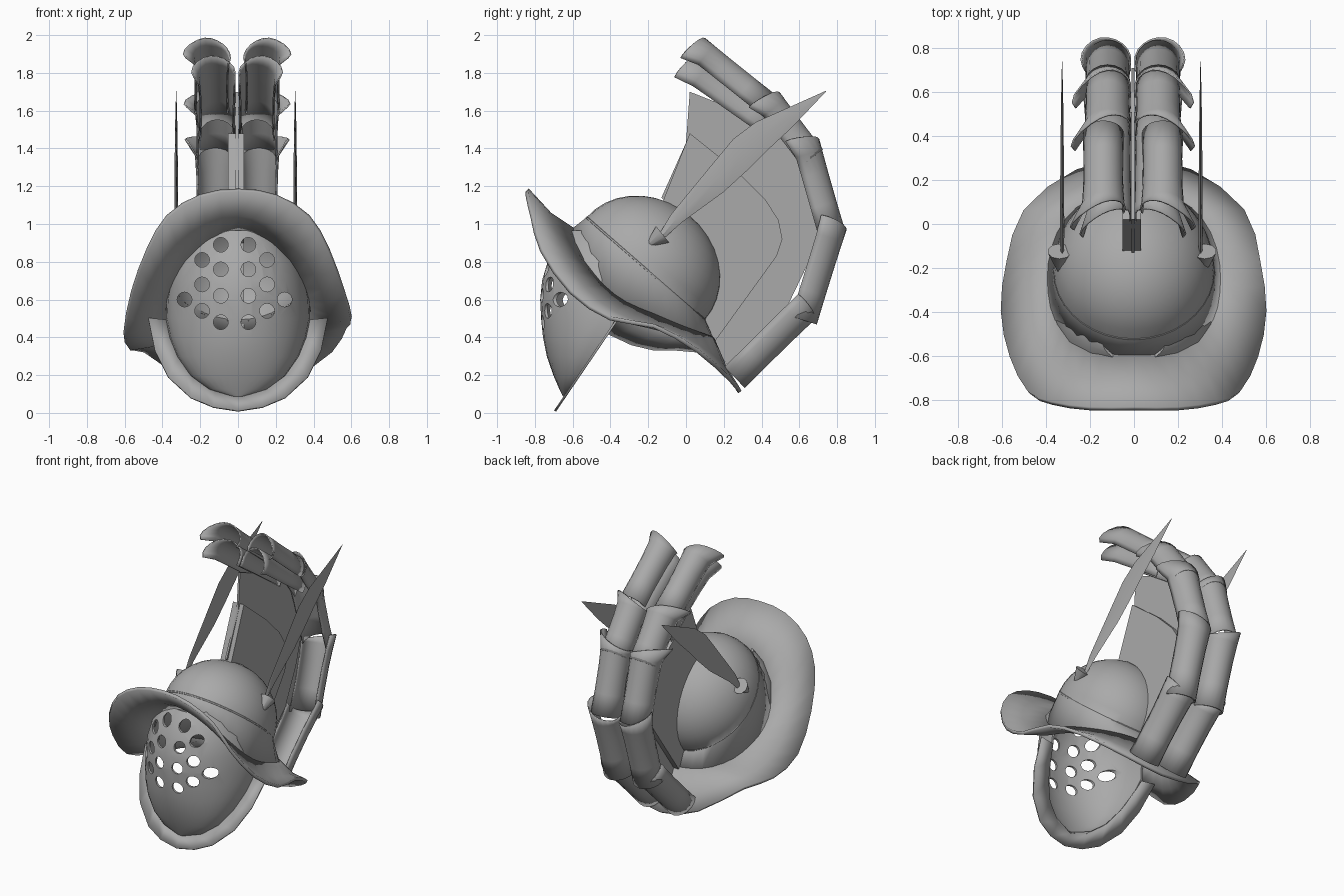
import bpy, bmesh, math
from mathutils import Vector

if "Cube" in bpy.data.objects:
    bpy.data.objects.remove(bpy.data.objects["Cube"])

steel = bpy.data.materials.new("dull_steel")
steel.diffuse_color = (0.4, 0.4, 0.4, 1)
steel.use_nodes = True
steel.node_tree.nodes["Principled BSDF"].inputs["Base Color"].default_value = steel.diffuse_color


def finish(name, bm, angle=35, thick=0):
    """Turn a bmesh into a smooth-shaded object, optionally thickened."""
    bmesh.ops.recalc_face_normals(bm, faces=bm.faces)
    me = bpy.data.meshes.new(name)
    bm.to_mesh(me)
    bm.free()
    me.materials.append(steel)
    ob = bpy.data.objects.new(name, me)
    bpy.context.collection.objects.link(ob)
    bpy.ops.object.select_all(action='DESELECT')
    ob.select_set(True)
    bpy.context.view_layer.objects.active = ob
    bpy.ops.object.shade_smooth_by_angle(angle=math.radians(angle))
    if thick:
        m = ob.modifiers.new("thickness", 'SOLIDIFY')
        m.thickness, m.offset = thick, 0
    return ob


def loft(name, rings, closed=False, thick=0, angle=35):
    """Skin neighbouring rings of points with quads."""
    bm = bmesh.new()
    vs = [[bm.verts.new(p) for p in r] for r in rings]
    n = len(rings[0])
    for a, b in zip(vs, vs[1:]):
        for i in range(n if closed else n - 1):
            j = (i + 1) % n
            bm.faces.new((a[i], a[j], b[j], b[i]))
    bmesh.ops.remove_doubles(bm, verts=bm.verts, dist=0.0005)
    return finish(name, bm, angle, thick)


def plate(name, outline, x, width):
    """Extrude a side outline (y, z) across x."""
    bm = bmesh.new()
    f = bm.faces.new([bm.verts.new((x - width / 2, y, z)) for y, z in outline])
    ext = bmesh.ops.extrude_face_region(bm, geom=[f])
    bmesh.ops.translate(bm, vec=(width, 0, 0),
                        verts=[v for v in ext["geom"] if isinstance(v, bmesh.types.BMVert)])
    return finish(name, bm, 20)


def full_loop(half, drop={}):
    """Mirror a half outline, lower parts of the left side, and smooth it."""
    right = [Vector(p) for p in half]
    left = [Vector((-p[0], p[1], p[2] - drop.get(i, 0))) for i, p in enumerate(half)]
    pts = right + left[-2:0:-1]
    n, out = len(pts), []
    for i in range(n):
        a, b, c, d = (pts[(i + k) % n] for k in (-1, 0, 1, 2))
        out += [b, (9 * (b + c) - a - d) / 16]
    return out


# Brim and dome base outlines, from front to back
seam = full_loop([(0, -.6, .97), (.14, -.59, .92), (.27, -.535, .8), (.355, -.44, .67),
                  (.385, -.32, .58), (.385, -.18, .52), (.345, -.04, .46), (.26, .07, .42),
                  (.14, .13, .4), (0, .14, .39)])
rim = full_loop([(0, -.84, 1.18), (.2, -.84, 1.15), (.375, -.815, 1.04), (.48, -.765, .86),
                 (.56, -.61, .64), (.6, -.4, .5), (.575, -.17, .46), (.5, .06, .33),
                 (.26, .24, .17), (0, .285, .11)], {5: .08, 6: .12})
middle = [(a + b) / 2 + Vector((0, 0, -.025)) for a, b in zip(seam, rim)]
loft("brim", [seam, middle, rim], True, .022)

# Dome: tilted half ellipsoid blended down to the brim
centre = Vector((0, -.213, .762))
along, up = Vector((0, .755, -.656)), Vector((0, .656, .755))


def dome_ring(lat, grow=1.0, lift=0.0):
    r = math.cos(lat) * grow
    return [centre + Vector((.36 * r * math.sin(t), 0, 0)) - along * (.41 * r * math.cos(t))
            + up * (.36 * math.sin(lat) + lift)
            for t in (2 * math.pi * i / len(seam) for i in range(len(seam)))]


domes = [dome_ring(math.pi / 2 * k / 9) for k in range(10)]
loft("dome", [seam] + domes, True, .012, 50)
loft("dome_band", [dome_ring(0, 1.0, -.012), dome_ring(0, 1.02, -.004),
                   dome_ring(0, 1.02, .004), dome_ring(0, 1.0, .012)], True)

# Face guard: z, half width, back y, front y
rows = [(.09, .02, -.64, -.645), (.13, .15, -.61, -.665), (.2, .245, -.565, -.695),
        (.3, .315, -.495, -.73), (.4, .355, -.43, -.75), (.5, .375, -.37, -.76),
        (.6, .37, -.36, -.765), (.7, .35, -.38, -.755), (.8, .31, -.42, -.725),
        (.9, .23, -.47, -.675), (.96, .14, -.53, -.625)]
shell = []
for z, w, yb, yf in rows:
    ts = [math.pi / 2 * k / 8 for k in range(-8, 9)]
    shell.append([(w * math.sin(t), yb + (yf - yb) * math.cos(t), z) for t in ts])
guard = loft("face_guard", shell, False, .014, 50)

# Breathing holes
bm = bmesh.new()
for x, z in [(.073, .89), (.073, .76), (.073, .62), (.073, .48),
             (.172, .81), (.172, .68), (.172, .54), (.265, .6)]:
    for s in (-1, 1):
        got = bmesh.ops.create_cone(bm, cap_ends=True, segments=16, radius1=.039,
                                    radius2=.039, depth=.6)
        for v in got["verts"]:
            v.co = Vector((s * x - .018 + v.co.x, -.7 + v.co.z, z + v.co.y))
cutter = finish("hole_cutter", bm)
cutter.hide_render = True
cut = guard.modifiers.new("holes", 'BOOLEAN')
cut.operation, cut.object, cut.solver = 'DIFFERENCE', cutter, 'EXACT'
bpy.ops.object.select_all(action='DESELECT')
guard.select_set(True)
bpy.context.view_layer.objects.active = guard
for name in ("thickness", "holes"):
    bpy.ops.object.modifier_apply(modifier=name)
bpy.ops.object.shade_smooth_by_angle(angle=math.radians(35))
cutter.hide_viewport = True

# Flange around the lower edge of the face guard: inner x, z, outer x, z
half = [(0, .085, 0, .01), (.12, .115, .13, .03), (.235, .2, .25, .08), (.305, .3, .37, .19),
        (.345, .4, .44, .33), (.375, .49, .475, .5)]
both = [(-a, b, -c, d) for a, b, c, d in half[:0:-1]] + half
loft("guard_flange", [[(a, -.7 + .68 * b, b) for a, b, c, d in both],
                      [(c, -.7 + .68 * d, d) for a, b, c, d in both]], False, .012)

# Crest: thick inner box and thin outer fin
plate("crest_box", [(-.13, 1.1), (.02, 1.48), (.27, 1.28), (.42, 1.13), (.49, 1.02),
                    (.51, .92), (.48, .83), (.14, .36), (.1, .45), (.1, .9)], -.01, .085)
plate("crest_fin", [(-.13, 1.14), (.0, 1.43), (.02, 1.7), (.4, 1.55), (.6, 1.38), (.67, 1.2),
                    (.71, 1.0), (.65, .8), (.53, .55), (.22, .25), (.14, .37), (.12, .9)],
      -.005, .014)

# Plumes: overlapping curved feathers along the crest, flared at the far end
# start, end, depth radius, side radius, side shift, tip flare
feathers = [((.23, .215), (.595, .575), .125, .1, .115, 0),
            ((.59, .5), (.745, 1.0), .115, .1, .115, .01),
            ((.735, .95), (.6, 1.42), .115, .1, .115, .05),
            ((.64, 1.33), (.41, 1.63), .115, .1, .115, .055),
            ((.47, 1.47), (.0, 1.8), .115, .095, .105, .03),
            ((.41, 1.61), (.04, 1.905), .105, .09, .135, .05)]
for s, side in ((1, "right"), (-1, "left")):
    for k, (p, q, depth, width, shift, flare) in enumerate(feathers):
        p, q = Vector((0, *p)), Vector((0, *q))
        d = (q - p).normalized()
        n = Vector((0, d.z, -d.y))
        rings = []
        for f, grow in ((0, 1), (.3, .95), (.65, .97), (.88, 1.04), (1, 1.1)):
            ring = []
            for j in range(13):
                a = math.radians(-110 + 220 * j / 12)
                jag = .04 * math.sin(a) * (f == 1)
                out = flare * max(0, math.sin(a)) ** 3 * (f == 1)
                x = max(.012, shift + width * grow * math.sin(a) + out)
                pos = (p.lerp(q, f) + d * jag
                       + n * (depth * (.7 + .2 * grow) * math.cos(a) - .7 * out))
                ring.append((s * x - .005, pos.y, pos.z))
            rings.append(ring)
        loft(f"{side}_plume_{k + 1}", rings, False, .008, 40)

# Side quills in cone sockets
for x, side in ((.303, "right"), (-.327, "left")):
    blade = [((-.14, .95), (-.11, .93)), ((-.08, 1.05), (-.02, 1.01)), ((.15, 1.33), (.2, 1.17)),
             ((.25, 1.45), (.32, 1.28)), ((.37, 1.54), (.42, 1.38)), ((.55, 1.62), (.56, 1.51)),
             ((.74, 1.705), (.74, 1.7))]
    sides = []
    for (a, b), w in zip(blade, (.008, .01, .009, .008, .007, .005, .001)):
        y, z = (a[0] + b[0]) / 2, (a[1] + b[1]) / 2
        sides.append([(x, *a), (x - w, y, z), (x, *b), (x + w, y, z)])
    loft(f"{side}_quill", sides, True)
    bm = bmesh.new()
    bmesh.ops.create_cone(bm, cap_ends=True, segments=10, radius1=.055, radius2=.003, depth=.13)
    turn = Vector((0, -.75, -.6)).to_track_quat('Z', 'Y')
    out = .018 if x > 0 else -.012
    for v in bm.verts:
        v.co = turn @ v.co + Vector((x + out, -.175, .905))
    finish(f"{side}_quill_socket", bm)
